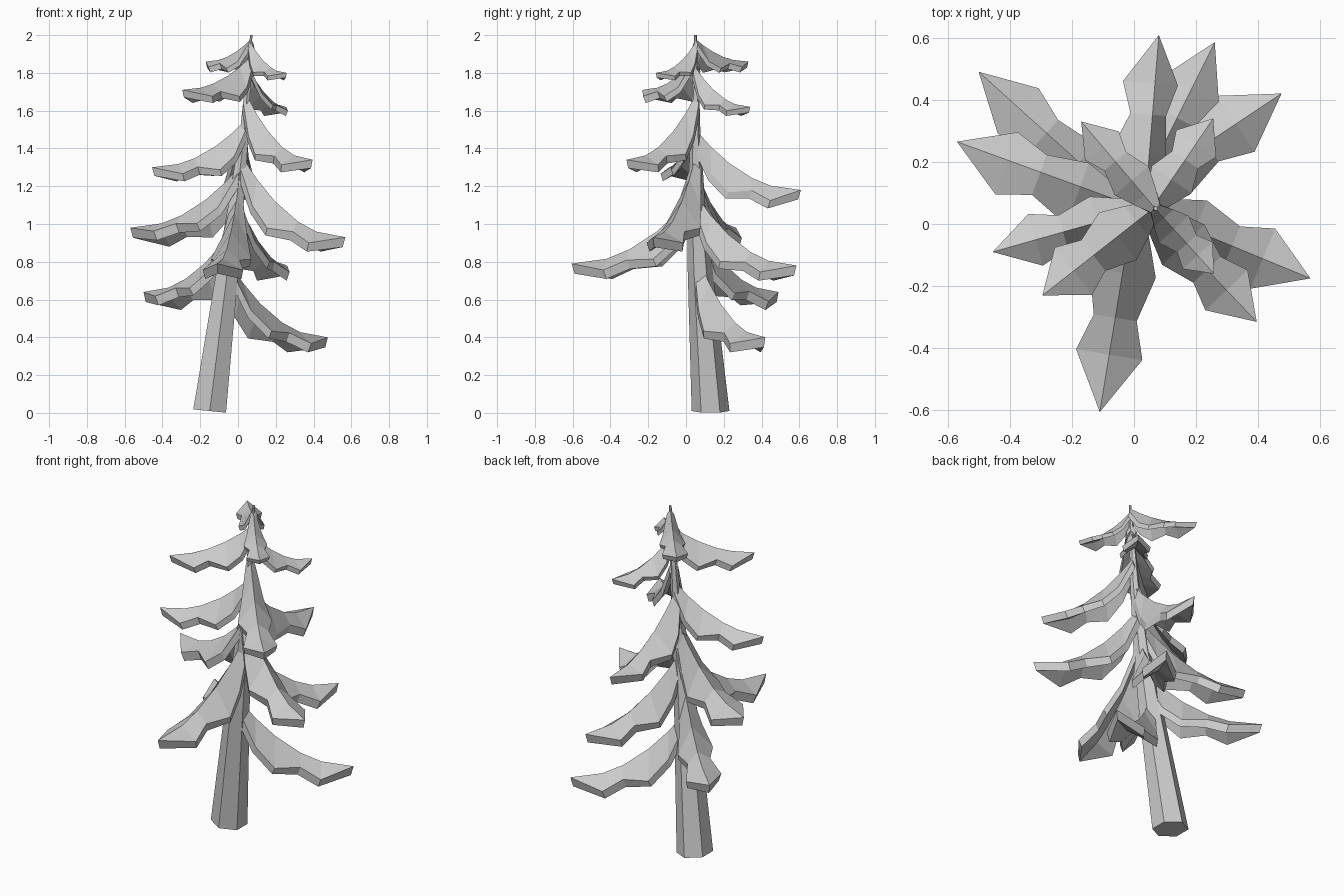
import bpy, bmesh, math
from mathutils import Vector

if "Cube" in bpy.data.objects:
    bpy.data.objects.remove(bpy.data.objects["Cube"])

grey = bpy.data.materials.new("plain grey")
grey.diffuse_color = (0.6, 0.6, 0.6, 1)
grey.use_nodes = True
grey.node_tree.nodes["Principled BSDF"].inputs["Base Color"].default_value = grey.diffuse_color

# Leaning trunk: x, y, z, radius
TRUNK = [(-0.15, 0.13, 0.0, 0.10), (-0.055, 0.075, 0.75, 0.066),
         (-0.01, 0.055, 1.1, 0.046), (0.035, 0.05, 1.5, 0.026),
         (0.07, 0.05, 2.0, 0.007)]


def finish(name, bm):
    bmesh.ops.recalc_face_normals(bm, faces=bm.faces)
    me = bpy.data.meshes.new(name)
    bm.to_mesh(me)
    bm.free()
    me.materials.append(grey)
    bpy.context.collection.objects.link(bpy.data.objects.new(name, me))


def trunk_axis(z):
    for a, b in zip(TRUNK, TRUNK[1:]):
        if z <= b[2]:
            return Vector(a[:3]).lerp(Vector(b[:3]), (z - a[2]) / (b[2] - a[2]))
    return Vector(TRUNK[-1][:3])


def make_trunk():
    bm = bmesh.new()
    rings = []
    for x, y, z, r in TRUNK:
        angles = [math.radians(30 + 60 * i) for i in range(6)]
        # rings lean with the trunk, so the foot is cut slightly askew
        rings.append([bm.verts.new((x + r * math.cos(a), y + r * math.sin(a),
                                    z + 0.1 * r * (1 - math.cos(a)) * (z < 1.9)))
                      for a in angles])
    for a, b in zip(rings, rings[1:]):
        for i in range(6):
            j = (i + 1) % 6
            bm.faces.new((a[i], a[j], b[j], b[i]))
    bm.faces.new(rings[0])
    bm.faces.new(rings[-1])
    finish("trunk", bm)


# Branch outline: distance along, half width, side droop (for a full-size branch)
STATIONS = [(0.0, 0.03, 0.05), (0.15, 0.07, 0.14), (0.32, 0.108, 0.145),
            (0.54, 0.07, 0.055), (0.72, 0.108, 0.06)]


def make_branch(name, tip, base_z, width, roll):
    bm = bmesh.new()
    tip = Vector(tip)
    start = trunk_axis(base_z)
    run = Vector((tip.x - start.x, tip.y - start.y, 0))
    size = min(1.0, run.length / 0.6)
    out = run.normalized()
    side = Vector((out.y, -out.x, 0))
    up = Vector((0, 0, 1))
    c, s = math.cos(math.radians(roll)), math.sin(math.radians(roll))
    thick = 0.053 * size

    def under(p, ridge):
        q = ridge + (p - ridge) * 0.9
        return q - up * thick - out * 0.015 * size

    top, low = [], []
    for t, w, d in STATIONS:
        ridge = start + run * t
        ridge.z = tip.z + (base_z - tip.z) * (1 - t) ** 2.1
        pts = []
        for k in (-1, 0, 1):
            a, b = k * w * width, -abs(k) * d * size
            pts.append(ridge + side * (a * c + b * s) + up * (b * c - a * s))
        top.append([bm.verts.new(p) for p in pts])
        low.append([bm.verts.new(under(p, ridge)) for p in pts])
    tip_top, tip_low = bm.verts.new(tip), bm.verts.new(under(tip, tip))

    # creased upper and lower skins
    for rows, end in ((top, tip_top), (low, tip_low)):
        for a, b in zip(rows, rows[1:]):
            for i in (0, 1):
                bm.faces.new((a[i], a[i + 1], b[i + 1], b[i]))
        for i in (0, 1):
            bm.faces.new((rows[-1][i], rows[-1][i + 1], end))
    # rim and inner end
    for i in (0, 2):
        tops = [r[i] for r in top] + [tip_top]
        lows = [r[i] for r in low] + [tip_low]
        for j in range(len(tops) - 1):
            bm.faces.new((tops[j], tops[j + 1], lows[j + 1], lows[j]))
    for i in (0, 1):
        bm.faces.new((top[0][i], top[0][i + 1], low[0][i + 1], low[0][i]))
    finish(name, bm)


make_trunk()

# Branches from bottom to top: tip, height on trunk, width factor, roll
BRANCHES = [
    ((0.475, 0.42, 0.40), 0.80, 1.0, 0),
    ((-0.50, 0.49, 0.64), 0.98, 0.92, 8),
    ((0.26, 0.585, 0.78), 1.15, 0.9, 0),
    ((-0.11, -0.605, 0.79), 1.17, 1.0, 0),
    ((0.568, -0.175, 0.93), 1.36, 0.97, 0),
    ((-0.57, 0.265, 0.98), 1.31, 1.0, 10),
    ((0.08, 0.608, 1.18), 1.50, 0.85, 15),
    ((-0.455, -0.09, 1.30), 1.55, 0.8, 0),
    ((0.395, -0.315, 1.34), 1.68, 0.87, 0),
    ((0.255, 0.34, 1.62), 1.83, 0.72, 0),
    ((-0.295, -0.23, 1.71), 1.88, 0.9, 0),
    ((0.258, -0.16, 1.80), 1.96, 0.6, 0),
    ((-0.17, 0.33, 1.86), 1.98, 0.66, 0),
]
for i, spec in enumerate(BRANCHES):
    make_branch("branch_%02d" % (i + 1), *spec)
